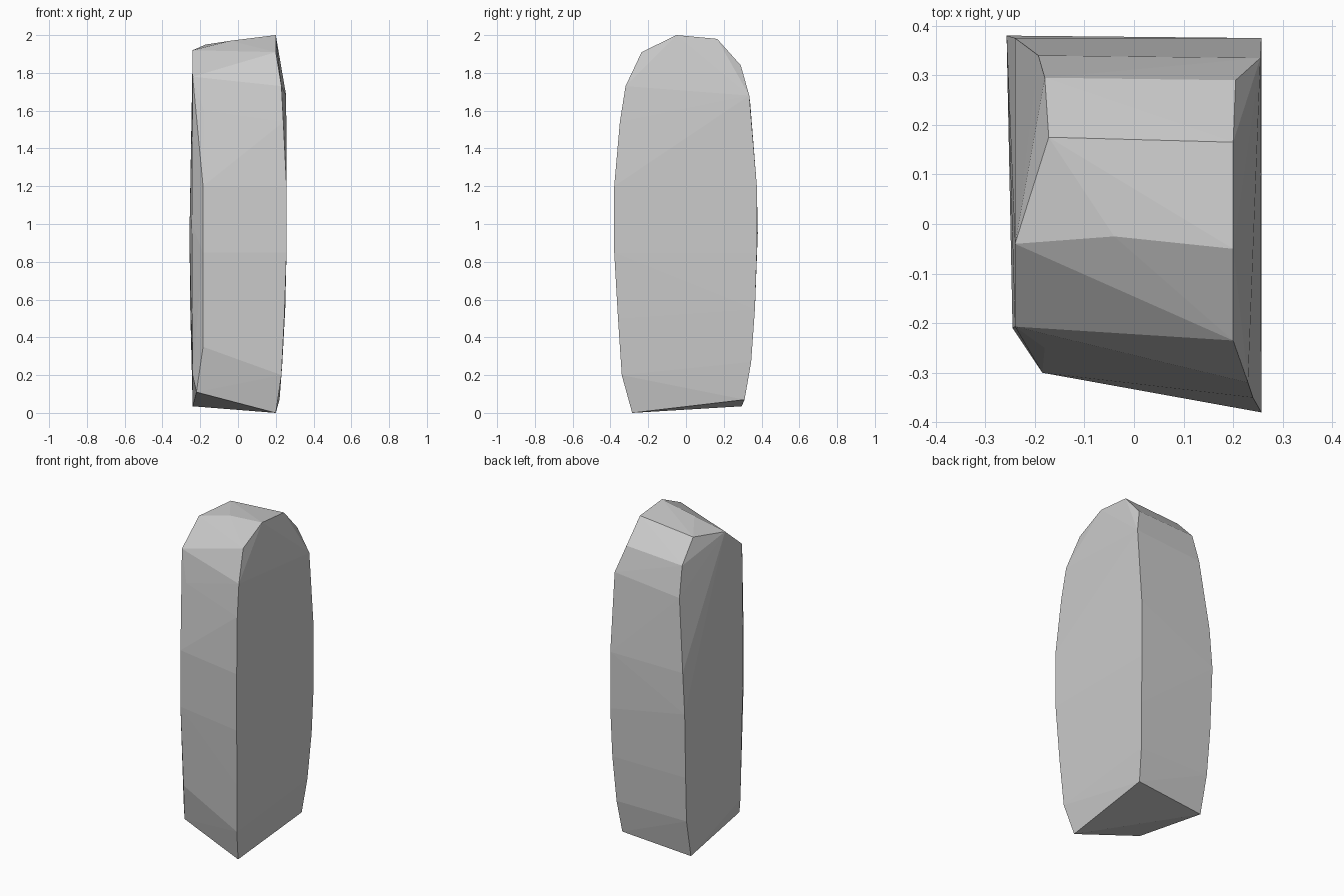
import bpy
import bmesh

default_cube = bpy.data.objects.get("Cube")
if default_cube:
    bpy.data.objects.remove(default_cube, do_unlink=True)


def flat_material(name, colour):
    material = bpy.data.materials.new(name)
    material.use_nodes = True
    material.diffuse_color = colour
    shader = material.node_tree.nodes["Principled BSDF"]
    shader.inputs["Base Color"].default_value = colour
    shader.inputs["Roughness"].default_value = 0.8
    return material


def faceted_solid(name, rails, material):
    """Wrap flat facets around the rails that trace the corners of a block."""
    bm = bmesh.new()
    for rail in rails:
        for point in rail:
            bm.verts.new(point)
    hull = bmesh.ops.convex_hull(bm, input=bm.verts[:])
    unused = {v for v in hull["geom_interior"] + hull["geom_unused"]
              if isinstance(v, bmesh.types.BMVert)}
    bmesh.ops.delete(bm, geom=list(unused), context="VERTS")
    bmesh.ops.recalc_face_normals(bm, faces=bm.faces[:])
    mesh = bpy.data.meshes.new(name)
    bm.to_mesh(mesh)
    bm.free()
    mesh.materials.append(material)
    block = bpy.data.objects.new(name, mesh)
    bpy.context.collection.objects.link(block)
    return block


# Sloping crown ridge
crown = [(.2, -.05, 2), (-.04, -.025, 1.97), (-.24, -.04, 1.92)]

# Front corner on the left side, bowed outwards
front_left = [(.2, -.235, 1.91), (.23, -.32, 1.73), (.24, -.35, 1.54),
              (.257, -.38, 1.2), (.257, -.38, .85), (.245, -.36, .5),
              (.23, -.34, .2), (.2, -.285, 0)]

# Front corner on the right side, with a chamfer behind it
front_right = [(-.18, -.25, 1.6), (-.185, -.3, 1.2), (-.185, -.3, .85),
               (-.185, -.27, .35), (-.22, -.21, .11)]
chamfer = [(-.24, -.207, 1.78), (-.245, -.21, 1), (-.24, -.19, .2)]

# Back corner on the left side
back_left = [(.2, .165, 1.98), (.205, .29, 1.84), (.255, .335, 1.68),
             (.257, .375, 1.2), (.257, .375, .85), (.25, .365, .55),
             (.235, .345, .27), (.22, .31, .07)]

# Back corner on the right side, cut away towards the top
back_right = [(-.172, .175, 1.95), (-.18, .295, 1.82), (-.193, .34, 1.64),
              (-.24, .375, 1.2), (-.257, .38, .95), (-.253, .365, .55),
              (-.245, .345, .27), (-.24, .295, .035)]

stone_grey = flat_material("stone grey", (0.6, 0.6, 0.6, 1))
faceted_solid("stone_slab",
              [crown, front_left, front_right, chamfer, back_left, back_right],
              stone_grey)
